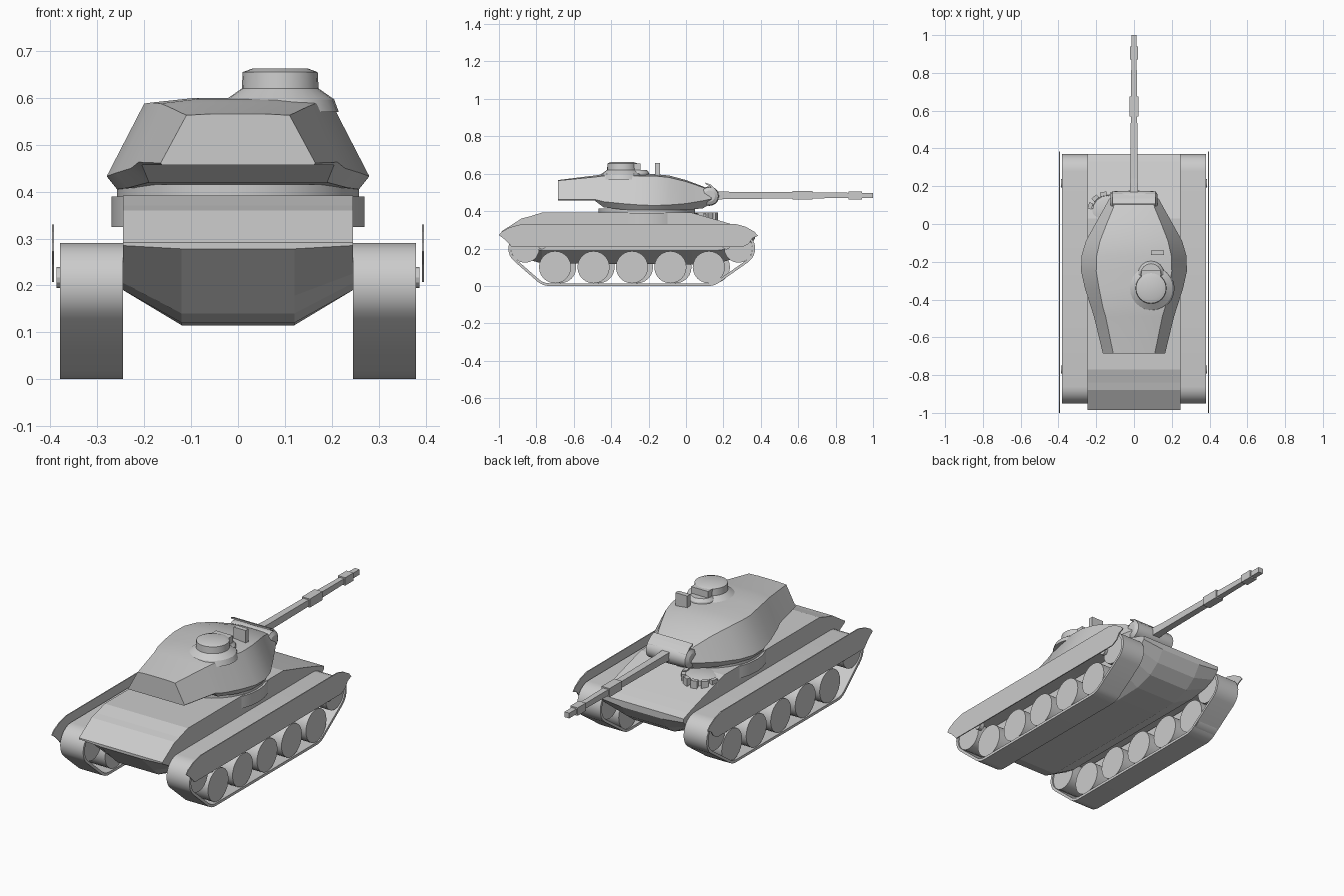
import bpy, bmesh
from math import sin, cos, pi, atan2, hypot
from mathutils import Matrix

if "Cube" in bpy.data.objects:
    bpy.data.objects.remove(bpy.data.objects["Cube"])


def finish(bm, name, smooth=None):
    bmesh.ops.remove_doubles(bm, verts=bm.verts, dist=1e-5)
    bmesh.ops.recalc_face_normals(bm, faces=bm.faces)
    me = bpy.data.meshes.new(name)
    bm.to_mesh(me)
    bm.free()
    ob = bpy.data.objects.new(name, me)
    bpy.context.collection.objects.link(ob)
    if smooth:
        bpy.ops.object.select_all(action='DESELECT')
        ob.select_set(True)
        bpy.context.view_layer.objects.active = ob
        bpy.ops.object.shade_smooth_by_angle(angle=smooth)
    return ob


def loft(name, rings, closed=False, smooth=None):
    """Skin a list of equal rings; closed joins the last ring to the first."""
    bm = bmesh.new()
    vs = [[bm.verts.new(p) for p in r] for r in rings]
    n, m = len(vs), len(vs[0])
    for i in range(n if closed else n - 1):
        a, b = vs[i], vs[(i + 1) % n]
        for j in range(m):
            k = (j + 1) % m
            bm.faces.new((a[j], a[k], b[k], b[j]))
    if not closed:
        bm.faces.new(vs[0])
        bm.faces.new(vs[-1])
    return finish(bm, name, smooth)


def plate(name, pts, x0, x1):
    """Extrude a (y, z) outline across x."""
    return loft(name, [[(x, y, z) for y, z in pts] for x in (x0, x1)])


def box(name, loc, size, rot=0):
    bm = bmesh.new()
    bmesh.ops.create_cube(bm, size=1)
    bmesh.ops.transform(bm, verts=bm.verts, matrix=Matrix.Translation(loc)
                        @ Matrix.Rotation(rot, 4, 'Z') @ Matrix.Diagonal((*size, 1)))
    return finish(bm, name)


def lathe(name, centre, profile, axis='Z', n=24, smooth=0.5):
    """Turn (radius, height) pairs round an axis through centre."""
    cx, cy, cz = centre
    rings = []
    for r, h in profile:
        ring = []
        for i in range(n):
            a = 2 * pi * i / n
            u, v = r * cos(a), r * sin(a)
            ring.append((cx + h, cy + u, cz + v) if axis == 'X' else (cx + u, cy + v, cz + h))
        rings.append(ring)
    return loft(name, rings, smooth=smooth)


def section(y, pts):
    """Symmetric closed cross-section from right-half points."""
    return [(x, y, z) for x, z in pts] + [(-x, y, z) for x, z in reversed(pts)]


# Hull: y, top, chine, belly heights
hull = [(-.985, .292, .285, .278), (-.88, .36, .225, .178), (-.84, .37, .205, .14),
        (-.77, .392, .19, .12), (.03, .392, .19, .115), (.17, .352, .19, .12),
        (.27, .322, .205, .15), (.33, .303, .23, .195), (.37, .288, .268, .255)]
loft("hull", [section(y, [(.245, t), (.245, c), (.12, b)]) for y, t, c, b in hull])

# Turret ring
lathe("turret_ring", (0, -.21, 0), [(.27, .325), (.27, .39), (.258, .39), (.258, .415)], n=32)

# Turret: y, bottom x z, widest x z, roof edge x z, roof centre rise
turret = [(-.685, .162, .457, .165, .461, .11, .563, .003),
          (-.49, .205, .457, .212, .463, .15, .582, .008),
          (-.44, .19, .42, .228, .45, .165, .588, .01),
          (-.34, .235, .408, .26, .44, .185, .59, .01),
          (-.25, .258, .405, .28, .433, .2, .588, .01),
          (-.17, .258, .405, .278, .43, .198, .588, .01),
          (-.09, .23, .405, .255, .433, .18, .58, .01),
          (0, .175, .405, .205, .44, .145, .558, .008),
          (.09, .12, .415, .155, .455, .108, .527, .005),
          (.135, .09, .44, .13, .465, .1, .508, .002)]
loft("turret", [section(y, [(xt * .5, zt + d), (xt, zt), (xm, zm), (xb, zb)])
                for y, xb, zb, xm, zm, xt, zt, d in turret], smooth=0.35)

# Gun mantlet with curved cover lip
lathe("mantlet", (0, .125, .48), [(.03, -.125), (.048, -.115), (.052, 0), (.048, .115), (.03, .125)], 'X', 20)
lip = [(.105, .552), (.135, .54), (.16, .515), (.17, .485), (.162, .485), (.153, .51), (.13, .532), (.105, .544)]
plate("mantlet_cover", lip, -.115, .115)

# Gun barrel, square in section
barrel = [(.16, .022), (.24, .019), (.57, .017), (.57, .023), (.675, .023), (.675, .016),
          (.87, .014), (.87, .021), (.94, .021), (.94, .014), (1, .014)]
loft("gun_barrel", [[(s * a, y, .484 + s * b) for a, b in ((1, 1), (-1, 1), (-1, -1), (1, -1))]
                    for y, s in barrel])

# Commander's cupola, its forward hatch piece and sight
lathe("cupola", (.09, -.34, 0), [(.125, .57), (.115, .597), (.082, .62), (.08, .655), (.058, .663)], n=24)
lathe("cupola_front", (.09, -.265, 0), [(.072, .58), (.068, .605), (.055, .62)], n=16)
box("cupola_sight", (.09, -.265, .637), (.1, .045, .036))
box("roof_sight", (.125, -.152, .622), (.07, .026, .07))

# Driver's hatch and periscopes on the front left
lathe("driver_hatch", (-.14, .07, 0), [(.085, .35), (.08, .385), (.06, .392)], n=16)
for i in range(6):
    a = .1 + i * .55
    box("periscope", (-.145 + .09 * cos(a), .07 + .09 * sin(a), .37), (.022, .034, .045), a)


# Track path: rounded loop tangent to the end wheels and the ground run
def arc(cy, cz, r, a0, a1, n):
    return [(cy + r * cos(a0 + (a1 - a0) * i / n), cz + r * sin(a0 + (a1 - a0) * i / n)) for i in range(n + 1)]


def track_path(inset):
    r1, r2 = .09 - inset, .1 - inset
    rear, front, low_r, low_f = (-.86, .2), (.28, .2), (-.73, .1), (.12, .1)
    tilt = atan2(.1, .14) + .04
    return (arc(*front, r1, pi / 2, -pi / 2 + tilt, 10) + arc(*low_f, r2, -pi / 2 + tilt, -pi / 2, 5)
            + arc(*low_r, r2, -pi / 2, -pi / 2 - tilt, 5) + arc(*rear, r1, -pi / 2 - tilt, -3 * pi / 2, 10))


skirt = [(-1, .272), (-.985, .29), (-.94, .314), (-.88, .33), (.27, .33), (.32, .316), (.365, .29),
         (.385, .268), (.355, .255), (.335, .225), (.3, .207), (-.93, .207), (-.965, .245)]

for side, s in (("right", 1), ("left", -1)):
    # Track band
    loft(side + "_track", [[(s * .245, *o), (s * .38, *o), (s * .38, *i), (s * .245, *i)]
                           for o, i in zip(track_path(0), track_path(.014))], closed=True, smooth=0.5)
    # Side skirt with axle caps
    plate(side + "_skirt", skirt, s * .392, s * .397)
    for y in (-.77, .215):
        lathe(side + "_axle_cap", (s * .375, y, .217), [(.022, -.012), (.022, .012)], 'X', 12)
    # Road wheels, staggered between the sides
    for k in range(5):
        y = -.7 + k * .2055 + (.027 if s < 0 else 0)
        lathe(side + "_road_wheel", (s * .312, y, .1), [(.086, -.062), (.086, .062)], 'X', 24)
    # Sprocket and idler
    for y in (-.86, .28):
        lathe(side + "_end_wheel", (s * .312, y, .2), [(.076, -.06), (.076, .06)], 'X', 20)
